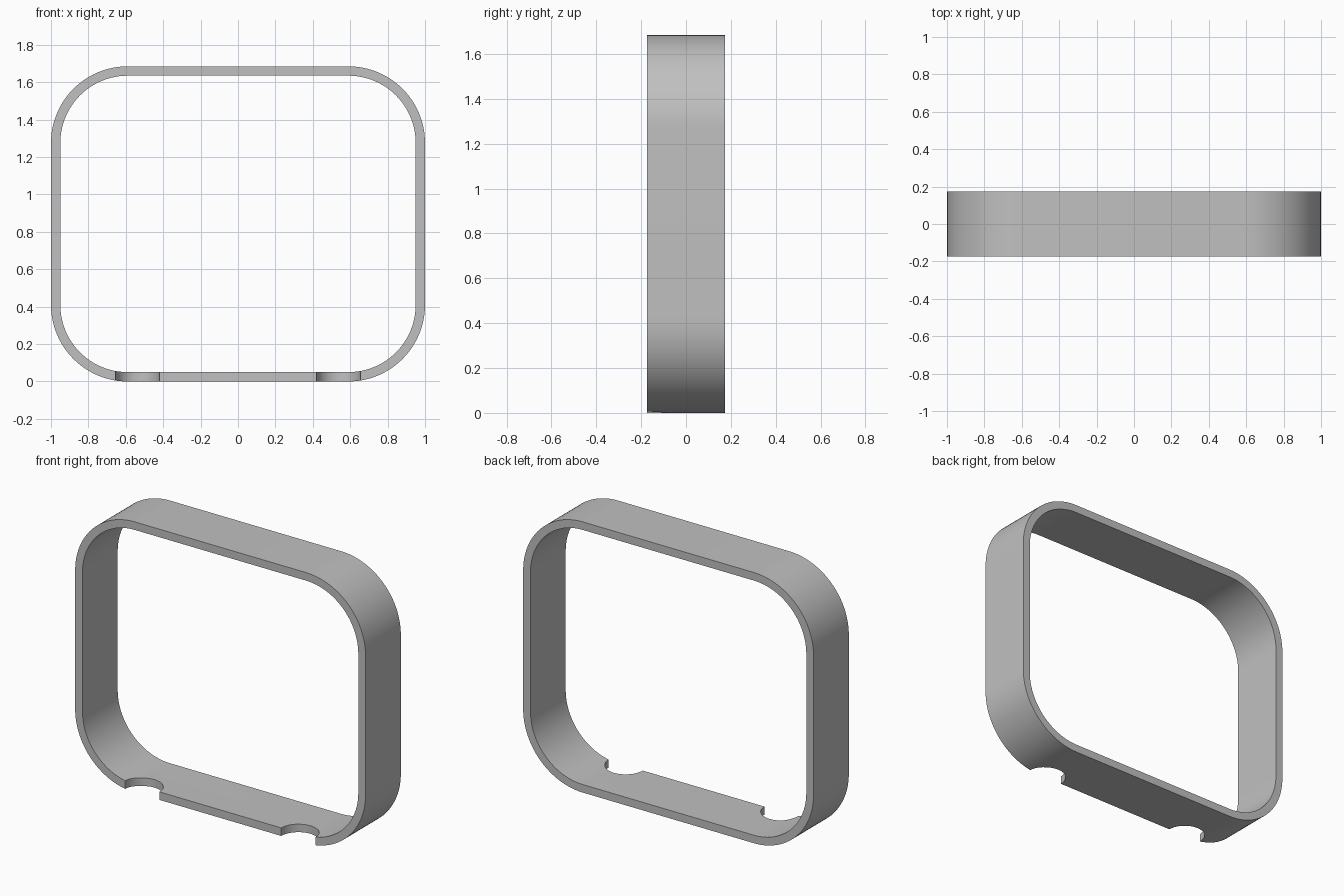
import bpy, bmesh, math
from mathutils import Vector

cube = bpy.data.objects.get("Cube")
if cube:
    bpy.data.objects.remove(cube)

WIDTH, HEIGHT, DEPTH = 2.0, 1.685, 0.347
WALL, CORNER, STEPS = 0.05, 0.41, 24
NOTCH_X, NOTCH_R = 0.537, 0.118

grey = bpy.data.materials.new("grey")
grey.use_nodes = True
colour = (0.53, 0.53, 0.53, 1)
grey.diffuse_color = colour
grey.node_tree.nodes["Principled BSDF"].inputs["Base Color"].default_value = colour


def rounded_loop(radius, y):
    """Rounded rectangle; the corner centres stay fixed so the wall is even."""
    cx, cz = WIDTH / 2 - CORNER, HEIGHT / 2 - CORNER
    points = []
    for quarter, (sx, sz) in enumerate([(1, 1), (-1, 1), (-1, -1), (1, -1)]):
        for i in range(STEPS + 1):
            a = (quarter + i / STEPS) * math.pi / 2
            points.append(Vector((sx * cx + radius * math.cos(a), y,
                                  HEIGHT / 2 + sz * cz + radius * math.sin(a))))
    return points


# Band: four rounded loops bridged into a hollow ring
bm = bmesh.new()
section = [(CORNER, -DEPTH / 2), (CORNER, DEPTH / 2),
           (CORNER - WALL, DEPTH / 2), (CORNER - WALL, -DEPTH / 2)]
loops = [[bm.verts.new(p) for p in rounded_loop(r, y)] for r, y in section]
count = len(loops[0])
for k in range(4):
    a, b = loops[k], loops[(k + 1) % 4]
    for i in range(count):
        j = (i + 1) % count
        bm.faces.new((a[i], a[j], b[j], b[i]))
bmesh.ops.recalc_face_normals(bm, faces=bm.faces)
mesh = bpy.data.meshes.new("frame_band")
bm.to_mesh(mesh)
bm.free()
band = bpy.data.objects.new("frame_band", mesh)
bpy.context.collection.objects.link(band)
mesh.materials.append(grey)
bpy.context.view_layer.objects.active = band

# Two half-round notches in the front edge of the bottom wall
for side in (-1, 1):
    bpy.ops.mesh.primitive_cylinder_add(vertices=64, radius=NOTCH_R, depth=0.4,
                                        location=(side * NOTCH_X, -DEPTH / 2, 0))
    cutter = bpy.context.object
    cutter.name = "notch_cutter"
    cutter.hide_render = True
    cutter.data.materials.append(grey)
    bpy.context.view_layer.objects.active = band
    cut = band.modifiers.new("notch", "BOOLEAN")
    cut.operation = "DIFFERENCE"
    cut.solver = "EXACT"
    cut.object = cutter
    bpy.ops.object.modifier_apply(modifier=cut.name)
    bpy.data.objects.remove(cutter)

# Smooth corners, crisp rims
bpy.ops.object.select_all(action="DESELECT")
band.select_set(True)
bpy.context.view_layer.objects.active = band
bpy.ops.object.shade_smooth_by_angle(angle=math.radians(30))
